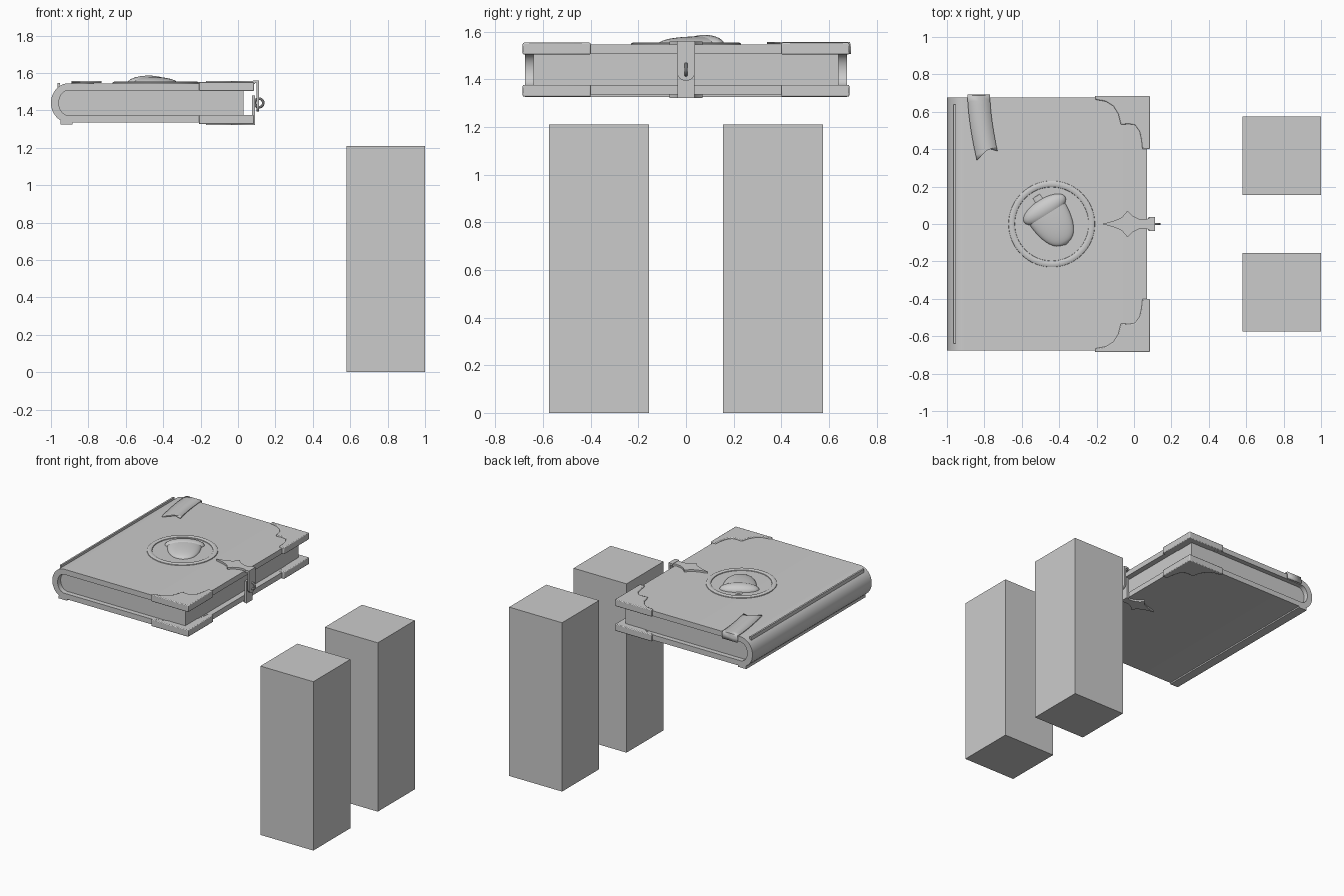
import bpy, bmesh, math
from mathutils import Matrix, Vector

if "Cube" in bpy.data.objects:
    bpy.data.objects.remove(bpy.data.objects["Cube"])

MID = 1.44  # height of the book's middle plane

grey = bpy.data.materials.new("plain_grey")
grey.diffuse_color = (0.6, 0.6, 0.6, 1)
grey.use_nodes = True
grey.node_tree.nodes["Principled BSDF"].inputs["Base Color"].default_value = grey.diffuse_color


def make(name, bm, smooth=True, origin=(0, 0, 0)):
    bmesh.ops.recalc_face_normals(bm, faces=bm.faces)
    me = bpy.data.meshes.new(name)
    bm.to_mesh(me)
    bm.free()
    me.materials.append(grey)
    ob = bpy.data.objects.new(name, me)
    ob.location = origin
    bpy.context.collection.objects.link(ob)
    if smooth:
        bpy.ops.object.select_all(action='DESELECT')
        ob.select_set(True)
        bpy.context.view_layer.objects.active = ob
        bpy.ops.object.shade_smooth_by_angle(angle=math.radians(35))
    return ob


def prism(name, pts, lo, hi, axis='z', origin=(0, 0, MID), bevel=0.0):
    """Extrude a flat outline along one axis."""
    place = {'z': lambda a, b: (a, b, lo), 'y': lambda a, b: (a, lo, b),
             'x': lambda a, b: (lo, a, b)}[axis]
    step = {'z': (0, 0, 1), 'y': (0, 1, 0), 'x': (1, 0, 0)}[axis]
    bm = bmesh.new()
    face = bm.faces.new([bm.verts.new(place(a, b)) for a, b in pts])
    out = bmesh.ops.extrude_face_region(bm, geom=[face])
    verts = [g for g in out['geom'] if isinstance(g, bmesh.types.BMVert)]
    bmesh.ops.translate(bm, verts=verts, vec=Vector(step) * (hi - lo))
    ob = make(name, bm, origin=origin)
    if bevel:
        mod = ob.modifiers.new("soft_edges", 'BEVEL')
        mod.width, mod.segments = bevel, 2
    return ob


def mirror(ob, y=False, z=False):
    mod = ob.modifiers.new("mirror", 'MIRROR')
    mod.use_axis = (False, y, z)
    mod.use_mirror_merge = False


def box(x0, x1, z0, z1):
    return [(x0, z0), (x1, z0), (x1, z1), (x0, z1)]


def spine(cx, rx, rz, n=20):
    """Half ellipse from top to bottom, bulging to the left."""
    return [(cx - rx * math.sin(math.pi * i / n), rz * math.cos(math.pi * i / n))
            for i in range(n + 1)]


def lathe(bm, profile, n, mat):
    """Spin (radius, height) points around the z axis."""
    verts = [bm.verts.new((r, 0, h)) for r, h in profile]
    edges = [bm.edges.new(p) for p in zip(verts, verts[1:])]
    bmesh.ops.spin(bm, geom=verts + edges, cent=(0, 0, 0), axis=(0, 0, 1),
                   angle=math.tau, steps=n, use_merge=True)
    bmesh.ops.remove_doubles(bm, verts=bm.verts, dist=1e-5)
    bmesh.ops.transform(bm, matrix=mat, verts=bm.verts)


# Two square pillars
for name, y in (("front_pillar", -0.365), ("back_pillar", 0.365)):
    bm = bmesh.new()
    bmesh.ops.create_cube(bm, size=1, matrix=Matrix.Translation((0.79, y, 0.605))
                          @ Matrix.Diagonal((0.42, 0.42, 1.21, 1)))
    make(name, bm, smooth=False)

# Book cover wrapped round the spine, and the page block inside it
outer = [(0.07, 0.105)] + spine(-0.905, 0.095, 0.105) + [(0.07, -0.105)]
inner = [(0.07, 0.067)] + spine(-0.905, 0.053, 0.067) + [(0.07, -0.067)]
prism("cover", outer + inner[::-1], -0.675, 0.675, 'y')
pages = [(0.03, 0.067)] + spine(-0.905, 0.053, 0.067) + [(0.03, -0.067)]
prism("page_block", pages, -0.64, 0.64, 'y')

# Raised strips beside the spine
prism("spine_ridge", box(-0.965, -0.953, 0.07, 0.106), -0.64, 0.64, 'y')
prism("lower_spine_strip", box(-0.95, -0.885, -0.115, -0.095), -0.675, 0.675, 'y')

# Scalloped corner caps on both covers
corner = [(0.085, 0.685), (-0.21, 0.685), (-0.205, 0.665), (-0.15, 0.655),
          (-0.11, 0.63), (-0.085, 0.59), (-0.07, 0.53), (-0.03, 0.535),
          (0.005, 0.53), (0.03, 0.495), (0.04, 0.45), (0.045, 0.40), (0.085, 0.40)]
mirror(prism("corner_caps", corner, 0.064, 0.113, bevel=0.005), y=True, z=True)

# Clasp: pointed plates, hanging tab, lower strap and staple
half = [(-0.17, 0.0), (-0.11, 0.016), (-0.065, 0.035), (-0.035, 0.07),
        (-0.01, 0.045), (0.025, 0.028), (0.06, 0.024)]
plate = half + [(0.09, 0.034), (0.09, -0.034)] + [(x, -y) for x, y in half[:0:-1]]
mirror(prism("clasp_plates", plate, 0.1, 0.118), z=True)
tab = [(0.037, 0.12), (-0.037, 0.12)] + [
    (-0.037 * math.cos(math.pi * i / 12), -0.012 - 0.035 * math.sin(math.pi * i / 12))
    for i in range(13)]
prism("clasp_tab", tab, 0.1, 0.113, 'x')
prism("clasp_tab_top", box(0.08, 0.113, 0.107, 0.12), -0.037, 0.037, 'y')
prism("clasp_lower_strap", box(0.075, 0.092, -0.118, 0.04), -0.035, 0.035, 'y')
bm = bmesh.new()
ring = [(0.023 + 0.007 * math.cos(math.tau * i / 10), 0.007 * math.sin(math.tau * i / 10))
        for i in range(11)]
lathe(bm, ring, 24, Matrix.Translation((0.112, 0, MID)) @ Matrix.Rotation(math.pi / 2, 4, 'X'))
make("clasp_staple", bm)

# Round emblem frame
bm = bmesh.new()
lathe(bm, [(0.232, 1.54), (0.23, 1.55), (0.222, 1.554), (0.205, 1.554),
           (0.198, 1.55), (0.196, 1.54)], 64, Matrix.Translation((-0.44, 0, 0)))
make("emblem_ring", bm)

# Acorn relief: nut, cap and stem, flattened onto the cover
tilt = (Matrix.Translation((-0.47, 0.065, 1.543)) @ Matrix.Diagonal((1, 1, 0.33, 1))
        @ Matrix.Rotation(math.radians(-58), 4, 'Z') @ Matrix.Rotation(math.pi / 2, 4, 'Y'))
nut = [(0.112 * math.cos(t) ** 0.8, 0.2 * math.sin(t))
       for t in (math.pi / 2 * i / 12 for i in range(12))] + [(0.0, 0.207)]
cap = [(0.0, -0.072)] + [(0.13 * math.sin(t), -0.015 - 0.057 * math.cos(t))
                         for t in (math.pi * i / 14 for i in range(1, 14))] + [(0.0, 0.042)]
stem = [(0.0, -0.1), (0.022, -0.098), (0.025, -0.06), (0.0, -0.05)]
for name, profile in (("acorn_nut", nut), ("acorn_cap", cap), ("acorn_stem", stem)):
    bm = bmesh.new()
    lathe(bm, profile, 40, tilt)
    make(name, bm)

# Bookmark ribbon curving over the back edge, with a notched end
bm = bmesh.new()
rows = []
for i in range(13):
    t = i / 12
    y = 0.685 - 0.32 * t
    bend = 0.05 * t ** 1.6
    dy = (-0.025 * t, 0.025 * t)
    rows.append([(-0.89 + bend, y + dy[0]),
                 (-0.83 + bend * 0.95, y + (0.04 if i == 12 else 0)),
                 (-0.77 + bend * 0.8, y + dy[1])])
grid = [[bm.verts.new((x, y, 1.552)) for x, y in row] for row in rows]
for z in (1.53, 1.505):
    grid.insert(0, [bm.verts.new((x, 0.688, z)) for x, _ in rows[0]])
for a, b in zip(grid, grid[1:]):
    for j in range(2):
        bm.faces.new((a[j], a[j + 1], b[j + 1], b[j]))
ribbon = make("bookmark_ribbon", bm)
solid = ribbon.modifiers.new("thickness", 'SOLIDIFY')
solid.thickness, solid.offset = 0.009, 0
